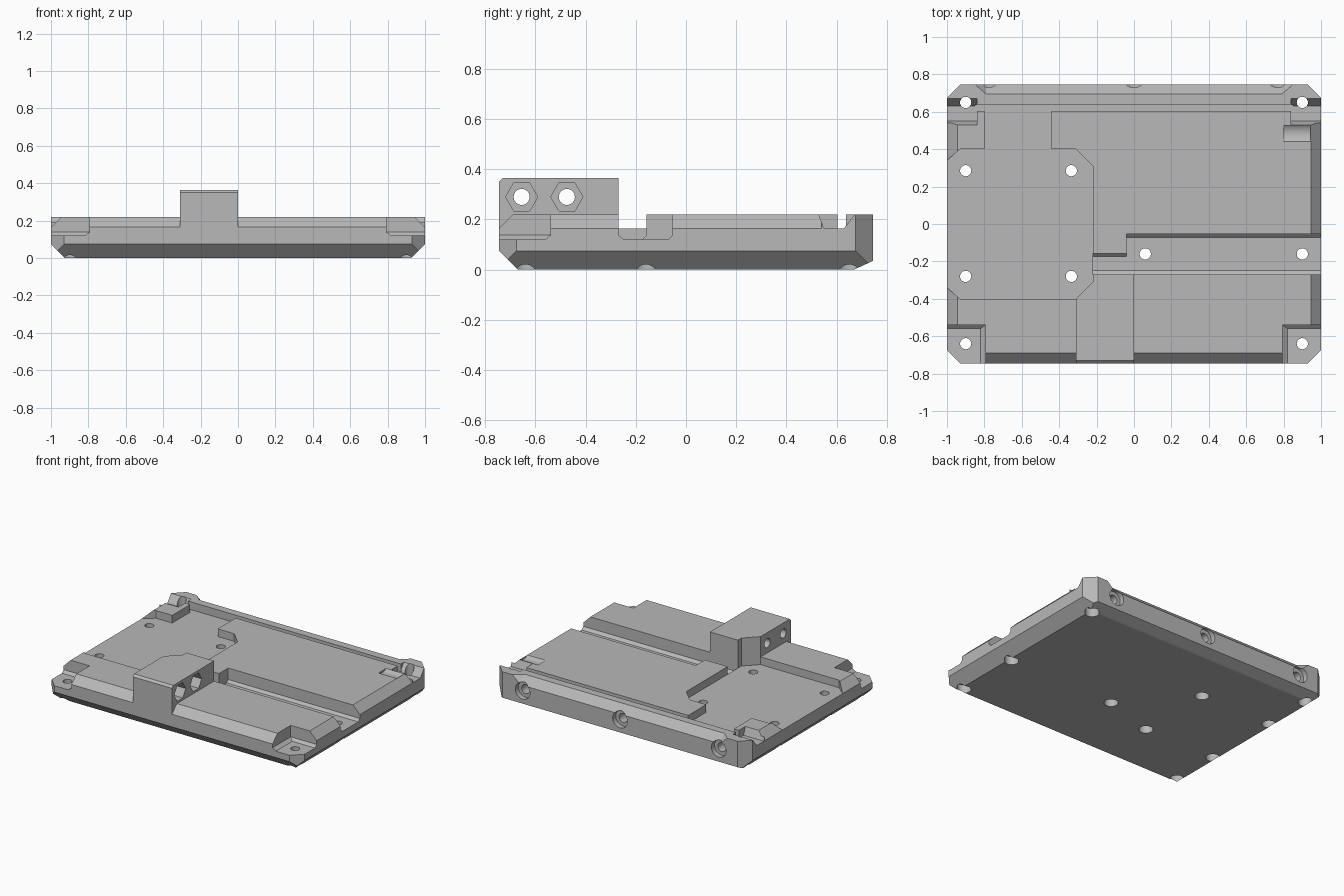
import bpy, bmesh, math

if "Cube" in bpy.data.objects:
    bpy.data.objects.remove(bpy.data.objects["Cube"], do_unlink=True)

L, W, H = 1.0, 0.745, 0.22      # half length, half depth, plate height
FLOOR, LOW = 0.165, 0.12        # pocket level, channel and pad level

grey = bpy.data.materials.new("plain_grey")
grey.use_nodes = True
colour = (0.48, 0.48, 0.48, 1)
grey.diffuse_color = colour
grey.node_tree.nodes["Principled BSDF"].inputs["Base Color"].default_value = colour


def loft(name, rings):
    """Solid through a list of rings of points."""
    bm = bmesh.new()
    loops = [[bm.verts.new(p) for p in ring] for ring in rings]
    n = len(loops[0])
    for a, b in zip(loops, loops[1:]):
        for i in range(n):
            j = (i + 1) % n
            bm.faces.new((a[i], a[j], b[j], b[i]))
    bm.faces.new(loops[0])
    bm.faces.new(loops[-1])
    bmesh.ops.recalc_face_normals(bm, faces=bm.faces)
    mesh = bpy.data.meshes.new(name)
    bm.to_mesh(mesh)
    bm.free()
    mesh.materials.append(grey)
    ob = bpy.data.objects.new(name, mesh)
    bpy.context.scene.collection.objects.link(ob)
    return ob


def prism(axis, pts, lo, hi, name="cutter"):
    """Profile extruded along an axis: x takes (y, z), y takes (x, z), z takes (x, y)."""
    place = {"x": lambda p, t: (t, p[0], p[1]),
             "y": lambda p, t: (p[0], t, p[1]),
             "z": lambda p, t: (p[0], p[1], t)}[axis]
    return loft(name, [[place(p, t) for p in pts] for t in (lo, hi)])


def rect(x0, x1, y0, y1):
    return [(x0, y0), (x1, y0), (x1, y1), (x0, y1)]


def round_hole(axis, u, v, r, lo, hi, sides=32, turn=0.0):
    ring = [(u + r * math.cos(turn + math.tau * i / sides),
             v + r * math.sin(turn + math.tau * i / sides)) for i in range(sides)]
    return prism(axis, ring, lo, hi)


def combine(target, tool, operation="DIFFERENCE"):
    mod = target.modifiers.new("combine", "BOOLEAN")
    mod.operation, mod.solver, mod.object = operation, "EXACT", tool
    graph = bpy.context.evaluated_depsgraph_get()
    mesh = bpy.data.meshes.new_from_object(target.evaluated_get(graph))
    target.modifiers.clear()
    target.data = mesh
    bpy.data.objects.remove(tool, do_unlink=True)


# Plate with clipped corners
c = 0.07
outline = [(-L + c, -W), (L - c, -W), (L, -W + c), (L, W - c),
           (L - c, W), (-L + c, W), (-L, W - c), (-L, -W + c)]
body = prism("z", outline, 0, H, "mounting_plate")

# Tall clamp block with a small bevel on its front top edge
block = prism("x", [(-W, 0.1), (-0.27, 0.1), (-0.27, 0.365), (-W + 0.015, 0.365),
                    (-W, 0.35)], -0.31, 0, "clamp_block")
combine(body, block, "UNION")

cutters = []

# Sloped underside edges
cutters.append(prism("x", [(-W - 0.01, 0.085), (-W - 0.01, -0.01), (-W + 0.085, -0.01)], -1.2, 1.2))
cutters.append(prism("x", [(W + 0.022, 0.045), (W + 0.022, -0.01), (W - 0.097, -0.01)], -1.2, 1.2))
for s in (-1, 1):
    cutters.append(prism("y", [(s * (L + 0.01), 0.085), (s * (L + 0.01), -0.01),
                               (s * (L - 0.085), -0.01)], -1, 1))

# Sloped upper edges: sides, front and back
for s in (-1, 1):
    cutters.append(prism("y", [(s * (L - 0.065), H + 0.01), (s * (L + 0.01), FLOOR - 0.01),
                               (s * (L + 0.01), H + 0.01)], -0.56, 0.54))
front_slope = [(-W + 0.065, H + 0.01), (-W - 0.01, FLOOR - 0.01), (-W - 0.01, H + 0.01)]
for x0, x1 in ((-0.82, -0.31), (0, 0.82)):
    cutters.append(prism("x", front_slope, x0, x1))
# Back slope fades out towards the corners
cutters.append(loft("cutter", [
    [(x, W - 0.06 + e, H + 0.01), (x, W + 0.01 + e, FLOOR - 0.01), (x, W + 0.09, H + 0.01)]
    for x, e in ((-0.86, 0.06), (-0.79, 0), (0.79, 0), (0.86, 0.06))]))

# Large board pocket, open on one side, and its rear extension
cutters.append(prism("z", [(-1.07, -0.28), (-0.93, -0.4), (-0.31, -0.4), (-0.22, -0.31),
                           (-0.22, 0.31), (-0.31, 0.4), (-0.93, 0.4), (-1.07, 0.28)], FLOOR, 0.5))
cutters.append(prism("z", rect(-0.8, -0.44, 0.38, 0.62), FLOOR, 0.3))

# Groove in front of the rear lip, widened at both rear corners
cutters.append(prism("z", rect(-0.85, 0.85, 0.603, 0.638), FLOOR, 0.3))
for s in (-1, 1):
    notch = [(0.525, H + 0.01), (0.55, FLOOR), (0.63, FLOOR), (0.68, H + 0.01)]
    cutters.append(prism("x", notch, *sorted((s * 0.84, s * 1.1))))

# Channel with sloped foot, narrower where it meets the pocket
for x0, x1, y1 in ((-0.04, 1.1, -0.053), (-0.22, 0.0, -0.157)):
    cutters.append(prism("x", [(-0.27, 0.3), (-0.27, 0.138), (-0.248, LOW), (y1 - 0.018, LOW),
                               (y1, 0.138), (y1, 0.3)], x0, x1))

# Shallow scoop near one rear corner
cutters.append(round_hole("x", 0.485, H + 0.055, 0.07, 0.8, 0.945))

# Sunken screw pads at the front corners
for s in (-1, 1):
    levels = ((LOW, 0.82, -0.56), (0.138, 0.795, -0.54), (0.3, 0.795, -0.54))
    cutters.append(loft("cutter", [[(x, y, z) for x, y in rect(s * x0, s * 1.1, -0.9, y1)]
                                   for z, x0, y1 in levels]))

# Vertical screw holes, counterbored from below
screws = [(x, y) for x in (-0.9, -0.335) for y in (-0.28, 0.285)]
screws += [(x, y) for x in (-0.9, 0.9) for y in (-0.64, 0.65)]
screws += [(0.06, -0.16), (0.9, -0.16)]
for x, y in screws:
    cutters.append(round_hole("z", x, y, 0.03, -0.1, 0.3))
    cutters.append(round_hole("z", x, y, 0.046, -0.1, 0.06))

# Horizontal bolt holes in the back face
for x in (-0.78, 0, 0.77):
    cutters.append(round_hole("y", x, 0.125, 0.058, W - 0.035, 0.9))
    cutters.append(round_hole("y", x, 0.125, 0.032, W - 0.1, 0.9))

# Cross holes with hexagonal nut recesses in the clamp block
for y in (-0.655, -0.475):
    cutters.append(round_hole("x", y, 0.29, 0.032, -0.5, 0.2))
    cutters.append(round_hole("x", y, 0.29, 0.064, -0.07, 0.2, sides=6))

for cutter in cutters:
    combine(body, cutter)

# Smooth round holes, crisp edges elsewhere
bpy.ops.object.select_all(action="DESELECT")
body.select_set(True)
bpy.context.view_layer.objects.active = body
bpy.ops.object.shade_smooth_by_angle(angle=math.radians(30))
